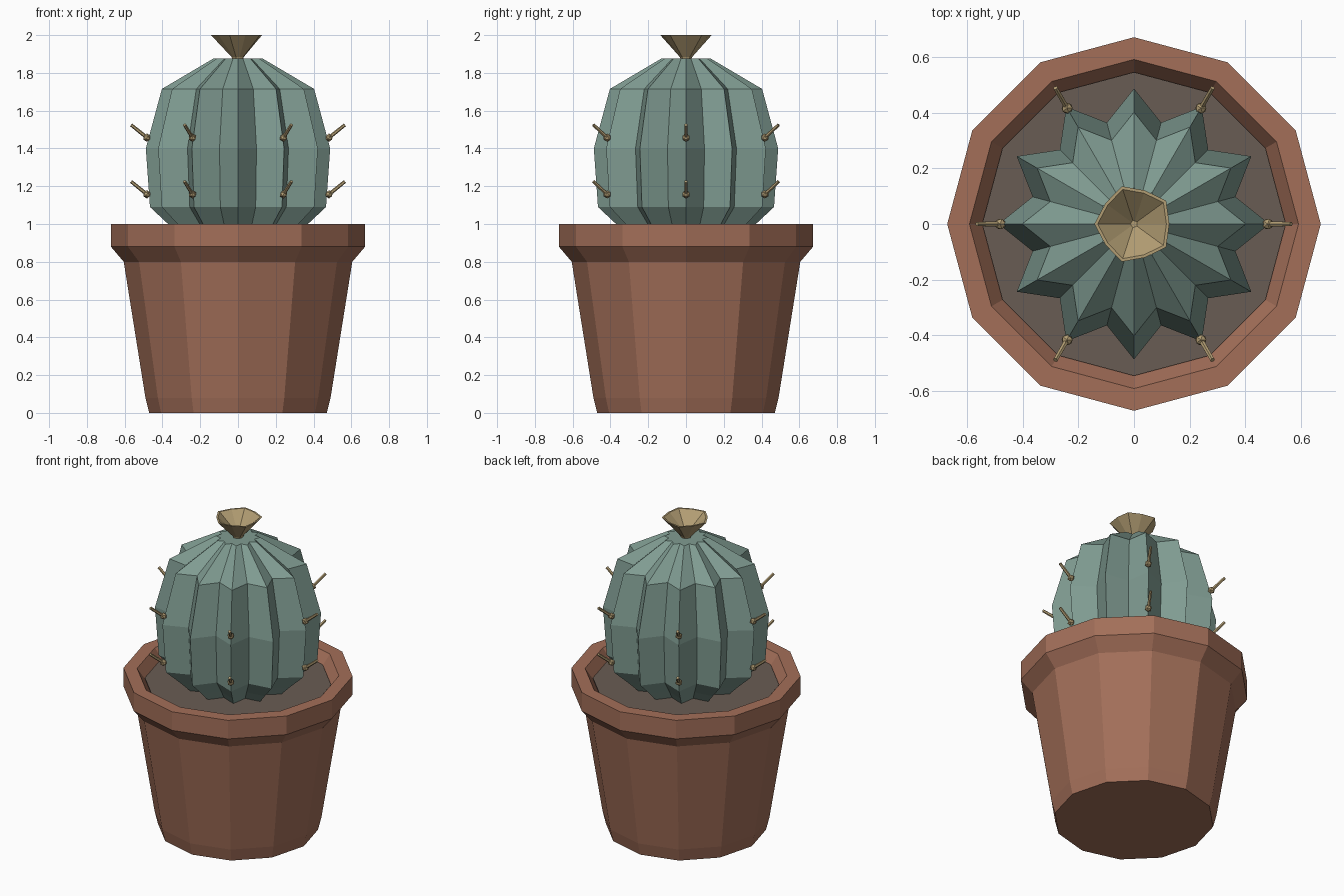
import bpy, bmesh, math
from mathutils import Vector

if "Cube" in bpy.data.objects:
    bpy.data.objects.remove(bpy.data.objects["Cube"])


def material(name, rgb):
    # sRGB bytes to linear flat colour
    m = bpy.data.materials.new(name)
    lin = [((c / 255 + 0.055) / 1.055) ** 2.4 for c in rgb]
    m.diffuse_color = (*lin, 1)
    m.use_nodes = True
    m.node_tree.nodes["Principled BSDF"].inputs["Base Color"].default_value = m.diffuse_color
    return m


terracotta = material("terracotta", (163, 111, 89))
earth = material("dark earth", (105, 92, 83))
green = material("cactus green", (128, 156, 146))
tan = material("dry tan", (178, 157, 115))


def finish(bm, name, mat):
    bmesh.ops.recalc_face_normals(bm, faces=bm.faces)
    me = bpy.data.meshes.new(name)
    bm.to_mesh(me)
    bm.free()
    me.materials.append(mat)
    ob = bpy.data.objects.new(name, me)
    bpy.context.collection.objects.link(ob)
    return ob


def lathe(name, mat, profile, sides, start=0.0, valley=1.0):
    """Turn (radius, z) pairs into a closed solid; odd columns are scaled by valley."""
    bm = bmesh.new()
    rings = []
    for r, z in profile:
        ring = []
        for i in range(sides):
            a = start + math.tau * i / sides
            rr = r * (valley if i % 2 else 1)
            ring.append(bm.verts.new((rr * math.cos(a), rr * math.sin(a), z)))
        rings.append(ring)
    for lo, hi in zip(rings, rings[1:]):
        for i in range(sides):
            j = (i + 1) % sides
            bm.faces.new((lo[i], lo[j], hi[j], hi[i]))
    bm.faces.new(rings[0][::-1])
    bm.faces.new(rings[-1])
    return finish(bm, name, mat)


# Pot with thick rim and hollow mouth
lathe("pot", terracotta,
      [(0.47, 0), (0.49, 0.08), (0.605, 0.80), (0.673, 0.88), (0.673, 1.0),
       (0.593, 1.0), (0.545, 0.93), (0.53, 0.86)], 12)

# Soil disc
lathe("soil", earth, [(0.53, 0.87), (0.547, 0.94)], 12)

# Ribbed cactus body: twelve ridges with valleys between
lathe("cactus_body", green,
      [(0.28, 0.91), (0.37, 1.0), (0.466, 1.09), (0.488, 1.40),
       (0.403, 1.715), (0.132, 1.875)], 24, valley=0.775)

# Flower cup with thin lip and hollow inside
lathe("flower", tan,
      [(0.025, 1.86), (0.035, 1.885), (0.143, 2.0), (0.131, 2.0), (0.013, 1.90)],
      10, start=math.pi, valley=0.89)


# Spines: a small knob and a slanted needle on every second ridge, in two rows
def spine(name, angle, z):
    out = Vector((math.cos(angle), math.sin(angle), 0))
    base = out * 0.482 + Vector((0, 0, z))
    tip = out * 0.566 + Vector((0, 0, z + 0.068))
    bm = bmesh.new()
    knob = bmesh.ops.create_icosphere(bm, subdivisions=1, radius=0.022)["verts"]
    bmesh.ops.translate(bm, verts=knob, vec=base)
    d = tip - base
    needle = bmesh.ops.create_cone(bm, cap_ends=True, segments=6, radius1=0.01,
                                   radius2=0.009, depth=d.length)["verts"]
    mat = d.to_track_quat('Z', 'Y').to_matrix().to_4x4()
    mat.translation = (base + tip) / 2
    bmesh.ops.transform(bm, matrix=mat, verts=needle)
    finish(bm, name, tan)


for row, z in (("lower", 1.157), ("upper", 1.457)):
    for k in range(6):
        spine(f"spine_{row}_{k + 1}", math.radians(60 * k), z)
